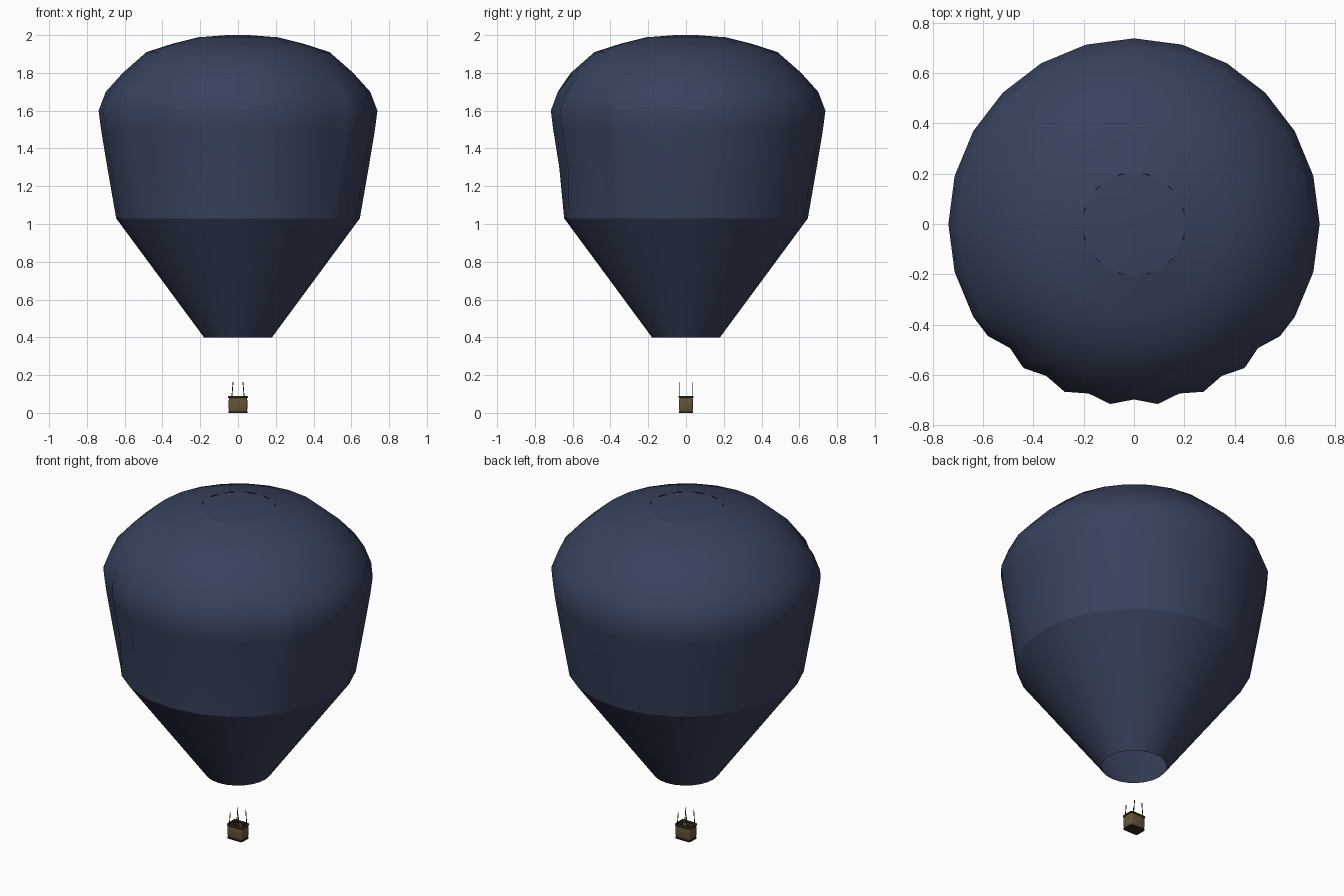
import bpy, bmesh, math
from mathutils import Vector

if "Cube" in bpy.data.objects:
    bpy.data.objects.remove(bpy.data.objects["Cube"])


def material(name, rgb):
    m = bpy.data.materials.new(name)
    m.diffuse_color = (*rgb, 1)
    m.use_nodes = True
    m.node_tree.nodes["Principled BSDF"].inputs["Base Color"].default_value = m.diffuse_color
    return m


navy = material("navy_fabric", (0.04, 0.055, 0.11))
wicker = material("wicker", (0.13, 0.09, 0.04))
dark = material("dark_leather", (0.03, 0.022, 0.014))


def finish(bm, name, mat, smooth=True):
    bmesh.ops.recalc_face_normals(bm, faces=bm.faces)
    for f in bm.faces:
        f.smooth = smooth
    me = bpy.data.meshes.new(name)
    bm.to_mesh(me)
    bm.free()
    me.materials.append(mat)
    ob = bpy.data.objects.new(name, me)
    bpy.context.collection.objects.link(ob)
    return ob


def loft(bm, rings, close=True):
    for a, b in zip(rings, rings[1:]):
        n = len(a)
        for i in range(n):
            bm.faces.new((a[i], a[(i + 1) % n], b[(i + 1) % n], b[i]))


# Envelope: 24 gores, scalloped across the front of the widest part
SEG = 48
profile = [(0.18, 0.40), (0.645, 1.03), (0.692, 1.30), (0.725, 1.50), (0.738, 1.60),
           (0.70, 1.70), (0.61, 1.80), (0.485, 1.91), (0.345, 1.955), (0.205, 1.99)]


def gore_radius(r, z, i):
    from_front = abs((i * 7.5 - 270 + 180) % 360 - 180)
    if from_front < 50 and 1.25 < z < 1.75:
        return r * (0.978 if i % 2 else 0.945)
    return r * (math.cos(math.radians(7.5)) if i % 2 else 1)


bm = bmesh.new()
rings = []
for r, z in profile:
    ring = []
    for i in range(SEG):
        a = math.tau * i / SEG
        q = gore_radius(r, z, i)
        ring.append(bm.verts.new((q * math.cos(a), q * math.sin(a), z)))
    rings.append(ring)
loft(bm, rings)
for e in bm.edges:
    if all(abs(v.co.z - 1.03) < 1e-4 for v in e.verts):
        e.smooth = False
finish(bm, "envelope", navy)

# Crown panel closing the vent at the top
bm = bmesh.new()
rings = [[bm.verts.new((r * math.cos(math.tau * i / 12), r * math.sin(math.tau * i / 12), z))
          for i in range(12)] for r, z in ((0.21, 1.988), (0.06, 2.0))]
loft(bm, rings)
bm.faces.new(rings[1])
finish(bm, "crown_panel", navy)


def rounded_ring(bm, hx, hy, z, rad=0.012):
    pts = []
    for k, (sx, sy) in enumerate(((1, 1), (-1, 1), (-1, -1), (1, -1))):
        for j in range(4):
            a = math.radians(90 * k + 30 * j)
            pts.append(bm.verts.new((sx * (hx - rad) + rad * math.cos(a),
                                     sy * (hy - rad) + rad * math.sin(a), z)))
    return pts


def box_loft(name, sections, mat):
    bm = bmesh.new()
    rings = [rounded_ring(bm, *s) for s in sections]
    loft(bm, rings)
    bm.faces.new(rings[0][::-1])
    bm.faces.new(rings[-1])
    ob = finish(bm, name, mat)
    bpy.context.view_layer.objects.active = ob
    ob.select_set(True)
    bpy.ops.object.shade_smooth_by_angle(angle=math.radians(35))
    ob.select_set(False)


# Basket: base skid, hollow woven body, padded rim
box_loft("basket_base", [(0.050, 0.037, 0), (0.050, 0.037, 0.009)], dark)
box_loft("basket_body", [(0.046, 0.034, 0.009), (0.050, 0.037, 0.022), (0.050, 0.037, 0.065),
                         (0.047, 0.035, 0.078), (0.042, 0.030, 0.078), (0.042, 0.030, 0.02)], wicker)
bm = bmesh.new()
sections = [(0.052, 0.040, 0.078), (0.052, 0.040, 0.086), (0.049, 0.037, 0.089),
            (0.043, 0.031, 0.089), (0.041, 0.029, 0.078)]
rings = [rounded_ring(bm, *s) for s in sections]
loft(bm, rings + rings[:1])
finish(bm, "basket_rim", dark)


def rod(name, a, b, r, mat, n=8):
    a, b = Vector(a), Vector(b)
    bpy.ops.mesh.primitive_cylinder_add(vertices=n, radius=r, depth=(b - a).length,
                                        location=(a + b) / 2)
    ob = bpy.context.object
    ob.rotation_euler = (b - a).to_track_quat('Z', 'Y').to_euler()
    ob.name = name
    ob.data.materials.append(mat)
    bpy.ops.object.shade_smooth_by_angle(angle=math.radians(50))


# Four uprights and the gas tanks inside
for sx in (-1, 1):
    for sy in (-1, 1):
        rod("upright", (sx * 0.033, sy * 0.036, 0.08), (sx * 0.026, sy * 0.036, 0.163), 0.0022, dark)
    rod("gas_tank", (sx * 0.028, 0.014, 0.02), (sx * 0.028, 0.014, 0.09), 0.011, dark, 12)
